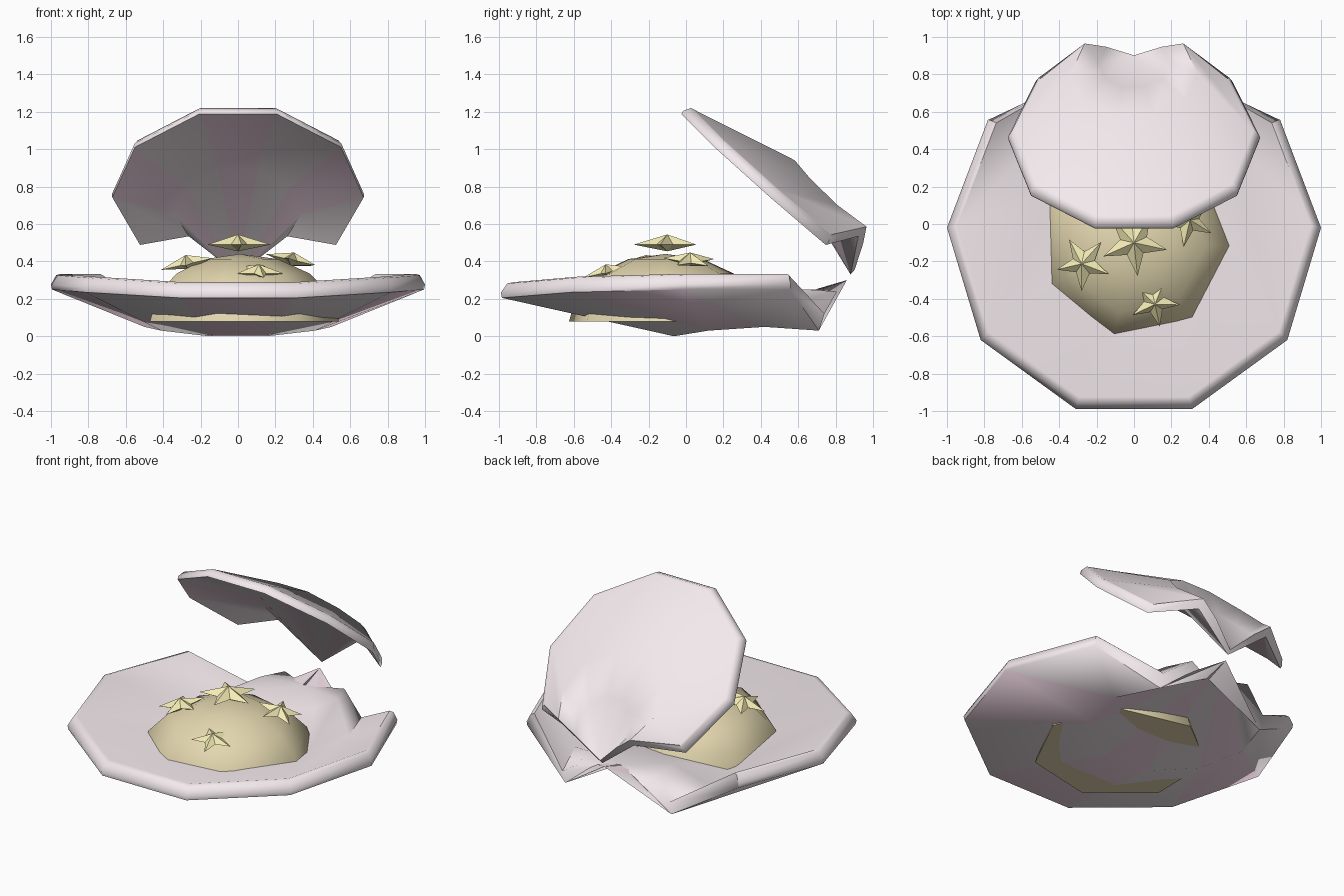
import bpy, bmesh, math
from mathutils import Vector, Matrix

if "Cube" in bpy.data.objects:
    bpy.data.objects.remove(bpy.data.objects["Cube"])


def material(name, rgb):
    m = bpy.data.materials.new(name)
    m.diffuse_color = (*rgb, 1)
    m.use_nodes = True
    m.node_tree.nodes["Principled BSDF"].inputs["Base Color"].default_value = m.diffuse_color
    return m


PALE = material("pale_shell", (0.90, 0.82, 0.85))
PINK = material("pink_shell", (0.95, 0.74, 0.84))
SAND = material("sand", (0.77, 0.68, 0.43))
GOLD = material("star_gold", (0.92, 0.85, 0.47))


def finish(name, bm, mats, smooth=None):
    bmesh.ops.recalc_face_normals(bm, faces=bm.faces)
    me = bpy.data.meshes.new(name)
    bm.to_mesh(me)
    bm.free()
    for m in mats:
        me.materials.append(m)
    if smooth:
        me.shade_smooth()
        me.set_sharp_from_angle(angle=math.radians(smooth))
    ob = bpy.data.objects.new(name, me)
    bpy.context.collection.objects.link(ob)
    return ob


# Shell half: a ribbed sheet of wedges fanning from a hinge tip, thickened upward
HINGE = Vector((0, 0.86, 0.30))
# per rim point: x, y, rim z, mid z
HALF = [(0.78, 0.56, 0.25, 0.03), (1.0, -0.02, 0.25, 0.05),
        (0.82, -0.62, 0.235, 0.03), (0.31, -0.99, 0.205, 0.0)]


def shell(name, transform, thick, tip):
    fan = [(-p[0], *p[1:]) for p in HALF] + HALF[::-1]
    bm = bmesh.new()
    tip_base = bm.verts.new(transform(HINGE))
    tip_top = bm.verts.new(transform(tip))
    cols = []
    for x, y, zr, zm in fan:
        def along(s, z, dy=0.0):
            return Vector((x * s, HINGE.y + (y - HINGE.y) * s + dy, z))

        def rim(f, lift):
            return Vector((x * f, 0.2 + (y - 0.2) * f, zr + thick * lift))
        dy = 0.03 if thick > 0 else 0.0
        path = [along(0.5, zm), rim(0.995, 0), rim(1.0, 0.3), rim(0.972, 0.85),
                rim(0.945, 0.93), along(0.5, zm + thick, dy),
                along(0.28, 0.30 + (zm - 0.30) * 0.56 + thick, dy)]
        cols.append([tip_base] + [bm.verts.new(transform(p)) for p in path] + [tip_top])
    for i in range(len(cols) - 1):
        a, b = cols[i], cols[i + 1]
        for r in range(8):
            loop = list(dict.fromkeys((a[r], a[r + 1], b[r + 1], b[r])))
            f = bm.faces.new(loop)
            f.material_index = int(i % 2 == 1 and r < 2)
    # close the two side edges next to the hinge
    for c in (cols[0], cols[-1]):
        bm.faces.new((c[0], c[1], c[6], c[7], c[8]))
        bm.faces.new((c[1], c[2], c[3], c[4], c[5], c[6]))
    return finish(name, bm, [PALE, PINK], 50)


def open_lid(p):
    # mirrored, smaller copy swung open about the hinge
    d = (p - HINGE) * 0.675
    return Vector((d.x, 0.88 + 0.76 * d.y - 0.65 * d.z, 0.33 - 0.65 * d.y - 0.76 * d.z))


shell("lower_shell", lambda p: p, 0.09, Vector((0, 0.69, 0.25)))
shell("upper_shell", open_lid, -0.10, HINGE + Vector((0, 0, -0.05)))

# Sand mound: seven-sided dome with a flat base
bm = bmesh.new()
rings = []
for k in range(4):
    t = math.radians(90 * k / 4)
    rings.append([bm.verts.new((0.01 + 0.53 * math.cos(t) * math.cos(a),
                                -0.11 + 0.53 * math.cos(t) * math.sin(a),
                                0.08 + 0.36 * math.sin(t)))
                  for a in (math.radians(205) + math.tau * j / 7 for j in range(7))])
top = bm.verts.new((0.01, -0.11, 0.44))
bm.faces.new(rings[0])
for j in range(7):
    n = (j + 1) % 7
    for lo, hi in zip(rings, rings[1:]):
        bm.faces.new((lo[j], lo[n], hi[n], hi[j]))
    bm.faces.new((rings[-1][j], rings[-1][n], top))
finish("sand_mound", bm, [SAND], 60)


# Five-pointed faceted stars resting on the mound
def star(name, loc, radius, turn, tilt_x=0, tilt_y=0):
    bm = bmesh.new()
    up = bm.verts.new((0, 0, radius * 0.3))
    down = bm.verts.new((0, 0, -radius * 0.2))
    rim = []
    for i in range(10):
        a = math.radians(turn + 36 * i)
        r = radius * (0.42 if i % 2 else 1)
        rim.append(bm.verts.new((r * math.cos(a), r * math.sin(a), 0)))
    for i in range(10):
        a, b = rim[i], rim[(i + 1) % 10]
        bm.faces.new((a, b, up))
        bm.faces.new((b, a, down))
    m = (Matrix.Translation(loc) @ Matrix.Rotation(math.radians(tilt_x), 4, 'X')
         @ Matrix.Rotation(math.radians(tilt_y), 4, 'Y'))
    bm.transform(m)
    finish(name, bm, [GOLD])


star("star_top", (0, -0.10, 0.49), 0.18, -84)
star("star_left", (-0.27, -0.21, 0.39), 0.15, -94, 4, -13)
star("star_front", (0.11, -0.42, 0.345), 0.135, -78, 13, 3)
star("star_right", (0.29, 0.02, 0.405), 0.145, -100, -3, 13)
